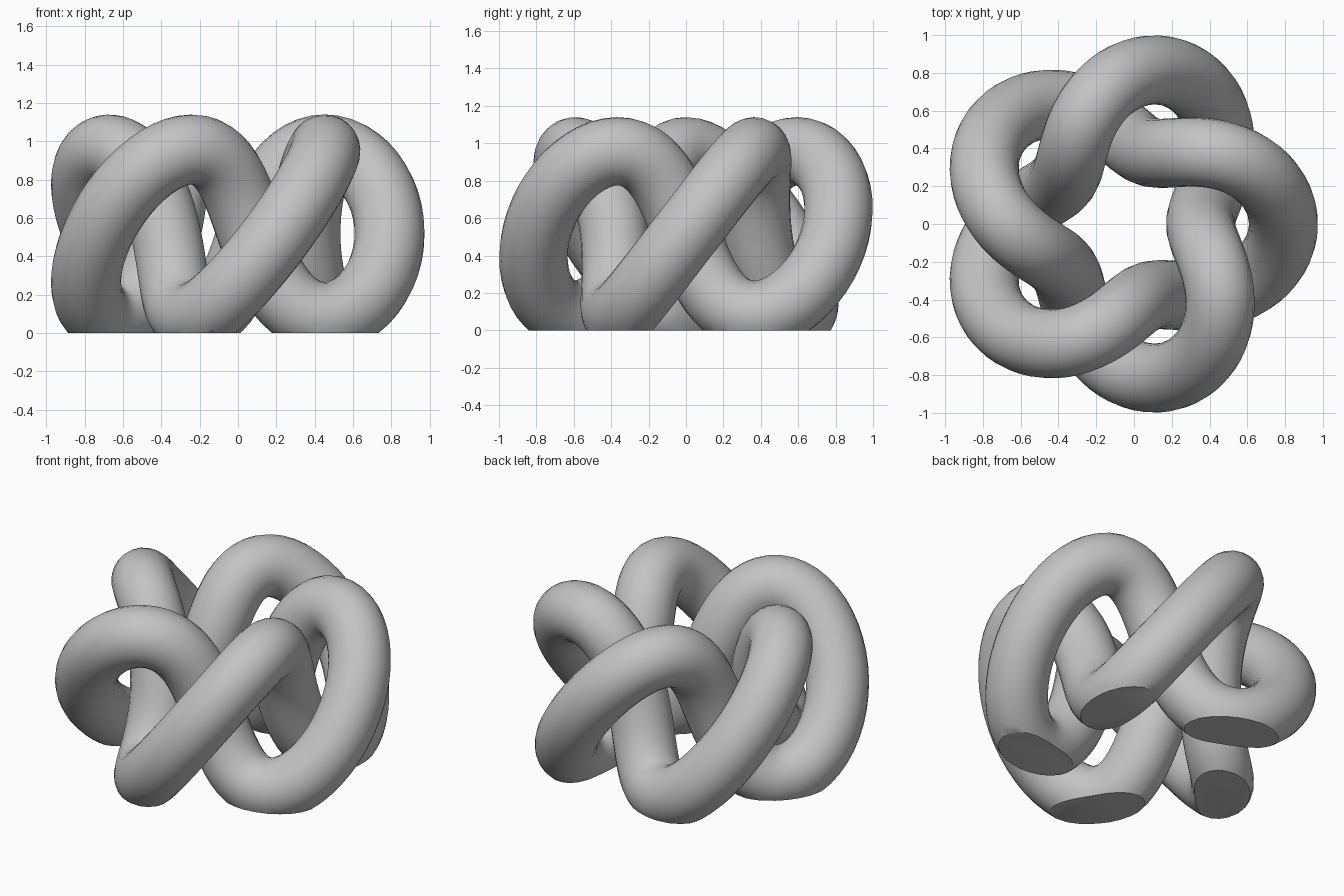
import bpy
import bmesh
from math import sin, cos, pi, radians

cube = bpy.data.objects.get("Cube")
if cube:
    bpy.data.objects.remove(cube, do_unlink=True)

LOBES, TURNS, STEPS = 5, 2, 240
RING, SWING = 0.622, 0.219        # mean radius and in-out swing of the path
MID_Z, RISE = 0.52, 0.437         # mid height and up-down swing
TUBE = 0.183
CENTRE_X = -0.05

# Grey material
grey = bpy.data.materials.new("plain grey")
grey.use_nodes = True
grey.diffuse_color = (0.55, 0.55, 0.55, 1)
grey.node_tree.nodes["Principled BSDF"].inputs["Base Color"].default_value = (0.55, 0.55, 0.55, 1)

# Knot centre line: two turns around the axis, five swings around the ring
path = bpy.data.curves.new("knot_path", "CURVE")
path.dimensions = "3D"
path.bevel_depth = TUBE
path.bevel_resolution = 10
spline = path.splines.new("POLY")
spline.points.add(STEPS - 1)
spline.use_cyclic_u = True
for i, point in enumerate(spline.points):
    turn = 2 * pi * TURNS * i / STEPS
    swing = turn * LOBES / TURNS
    r = RING + SWING * cos(swing)
    point.co = (CENTRE_X + r * cos(turn), -r * sin(turn), MID_Z - RISE * sin(swing), 1)
path_object = bpy.data.objects.new("knot_path", path)
bpy.context.scene.collection.objects.link(path_object)

# Tube swept along the path
depsgraph = bpy.context.evaluated_depsgraph_get()
mesh = bpy.data.meshes.new_from_object(path_object.evaluated_get(depsgraph))
bpy.data.objects.remove(path_object, do_unlink=True)

# Flat feet where the loops meet the ground
bm = bmesh.new()
bm.from_mesh(mesh)
bmesh.ops.remove_doubles(bm, verts=bm.verts, dist=1e-5)
cut = bmesh.ops.bisect_plane(bm, geom=bm.verts[:] + bm.edges[:] + bm.faces[:],
                             plane_co=(0, 0, 0), plane_no=(0, 0, 1), clear_inner=True)
rim = [g for g in cut["geom_cut"] if isinstance(g, bmesh.types.BMEdge)]
bmesh.ops.holes_fill(bm, edges=rim, sides=0)
bmesh.ops.recalc_face_normals(bm, faces=bm.faces)
bm.to_mesh(mesh)
bm.free()

knot = bpy.data.objects.new("knotted_tube", mesh)
bpy.context.scene.collection.objects.link(knot)
mesh.materials.clear()
mesh.materials.append(grey)
bpy.context.view_layer.objects.active = knot
knot.select_set(True)
bpy.ops.object.shade_smooth_by_angle(angle=radians(35))
